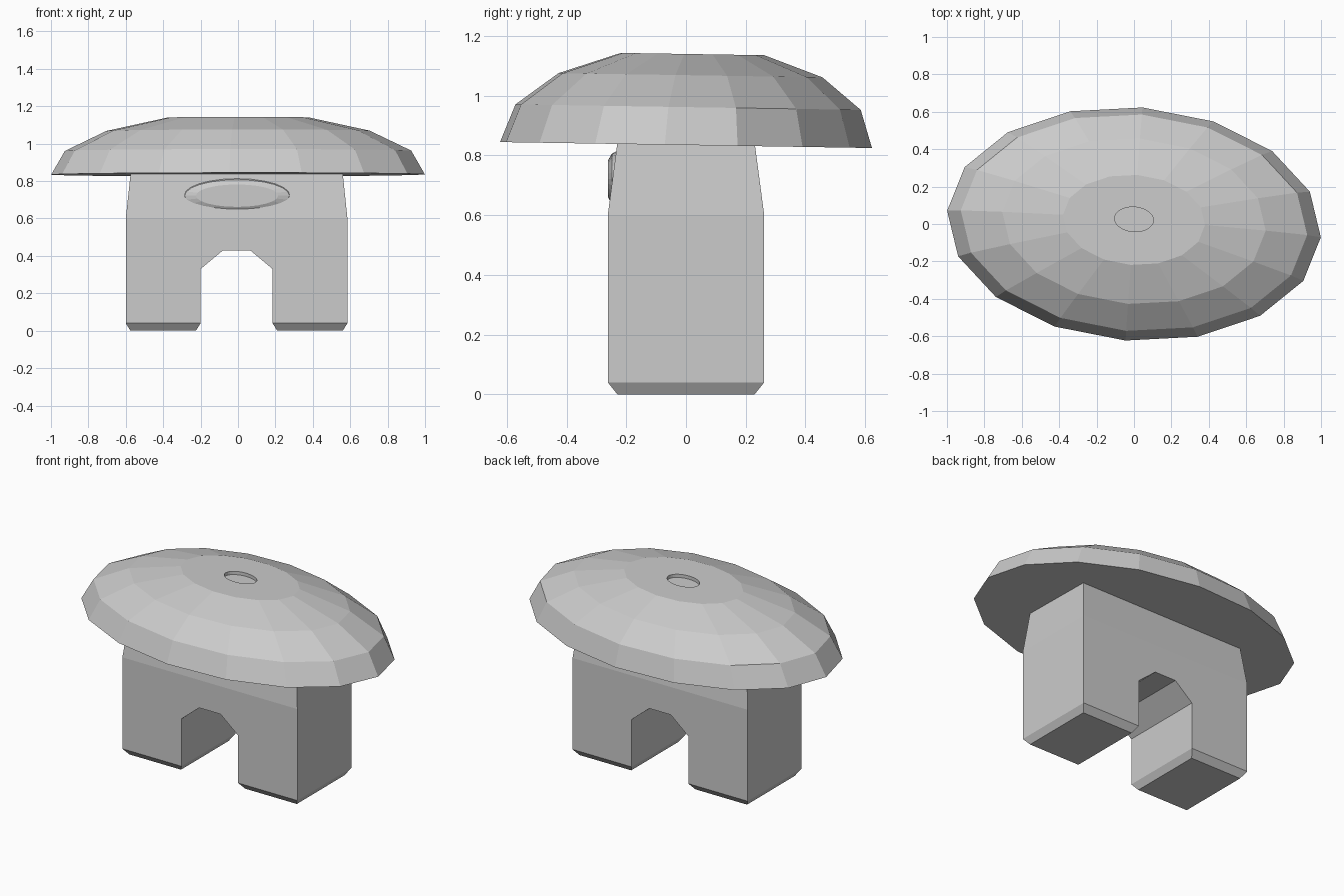
import bpy
import bmesh
import math

if "Cube" in bpy.data.objects:
    bpy.data.objects.remove(bpy.data.objects["Cube"])

grey = bpy.data.materials.new("light grey")
grey.diffuse_color = (0.6, 0.6, 0.6, 1.0)
grey.use_nodes = True
grey.node_tree.nodes["Principled BSDF"].inputs["Base Color"].default_value = grey.diffuse_color


def finish(name, bm):
    bmesh.ops.recalc_face_normals(bm, faces=bm.faces[:])
    mesh = bpy.data.meshes.new(name)
    bm.to_mesh(mesh)
    bm.free()
    mesh.materials.append(grey)
    obj = bpy.data.objects.new(name, mesh)
    bpy.context.scene.collection.objects.link(obj)
    return obj


# Cap: stacked oval rings, slightly skewed and tilted, with a dimple on top
def oval_ring(bm, count, rx, ry, cy, z):
    ring = []
    for i in range(count):
        t = math.tau * i / count
        x = rx * math.cos(t - math.radians(2.6))
        y = cy + ry * math.sin(t - math.radians(6.5))
        ring.append(bm.verts.new((x, y, z - 0.016 * y)))
    return ring


def join(bm, a, b):
    n = len(a)
    for i in range(n):
        j = (i + 1) % n
        bm.faces.new((a[i], a[j], b[j], b[i]))


bm = bmesh.new()
SIDES = 16
rings = [oval_ring(bm, SIDES, *p) for p in (
    (1.0, 0.627, 0.0, 0.835),
    (0.927, 0.582, 0.007, 0.962),
    (0.705, 0.445, 0.015, 1.069),
    (0.38, 0.242, 0.022, 1.14))]
bm.faces.new(rings[0])
for low, high in zip(rings, rings[1:]):
    join(bm, low, high)
lip = oval_ring(bm, 2 * SIDES, 0.104, 0.066, 0.025, 1.14)
pit = oval_ring(bm, 2 * SIDES, 0.104, 0.066, 0.025, 1.12)
top = rings[-1]
for i in range(SIDES):
    j = (i + 1) % SIDES
    bm.faces.new((top[i], top[j], lip[2 * j], lip[2 * i + 1], lip[2 * i]))
join(bm, lip, pit)
bm.faces.new(pit)
finish("mushroom_cap", bm)

# Stem: rows of (z, half depth, four x positions), open between the legs
rows = [
    (0.0, 0.23, (-0.575, -0.225, 0.21, 0.56)),
    (0.04, 0.262, (-0.6, -0.2, 0.185, 0.585)),
    (0.33, 0.262, (-0.6, -0.2, 0.185, 0.585)),
    (0.43, 0.262, (-0.6, -0.08, 0.065, 0.585)),
    (0.6, 0.262, (-0.6, -0.08, 0.065, 0.585)),
    (0.85, 0.229, (-0.573, -0.08, 0.065, 0.559)),
]
bm = bmesh.new()
grid = [[[bm.verts.new((x, s * d, z)) for s in (-1, 1)] for x in xs]
        for z, d, xs in rows]
outer = {}
for r in range(len(rows) - 1):
    for c in range(3):
        if c == 1 and r < 3:
            continue
        a, b = grid[r][c], grid[r][c + 1]
        e, f = grid[r + 1][c], grid[r + 1][c + 1]
        for quad in ((a[0], b[0], f[0], e[0]), (a[1], b[1], f[1], e[1]),
                     (a[0], a[1], e[1], e[0]), (b[0], b[1], f[1], f[0]),
                     (a[0], b[0], b[1], a[1]), (e[0], f[0], f[1], e[1])):
            key = frozenset(quad)
            # A wall shared by two cells is internal and is dropped
            if key in outer:
                del outer[key]
            else:
                outer[key] = quad
for quad in outer.values():
    bm.faces.new(quad)
finish("stem_with_legs", bm)

# Front bulge: shallow oval boss under the cap
bm = bmesh.new()
boss = []
for rx, rz, y in ((0.3, 0.095, -0.225), (0.28, 0.085, -0.248), (0.22, 0.06, -0.262)):
    boss.append([bm.verts.new((-0.005 + rx * math.cos(math.tau * i / 24), y,
                               0.722 + rz * math.sin(math.tau * i / 24)))
                 for i in range(24)])
join(bm, boss[0], boss[1])
join(bm, boss[1], boss[2])
bm.faces.new(boss[0])
bm.faces.new(boss[2])
finish("front_bulge", bm)
